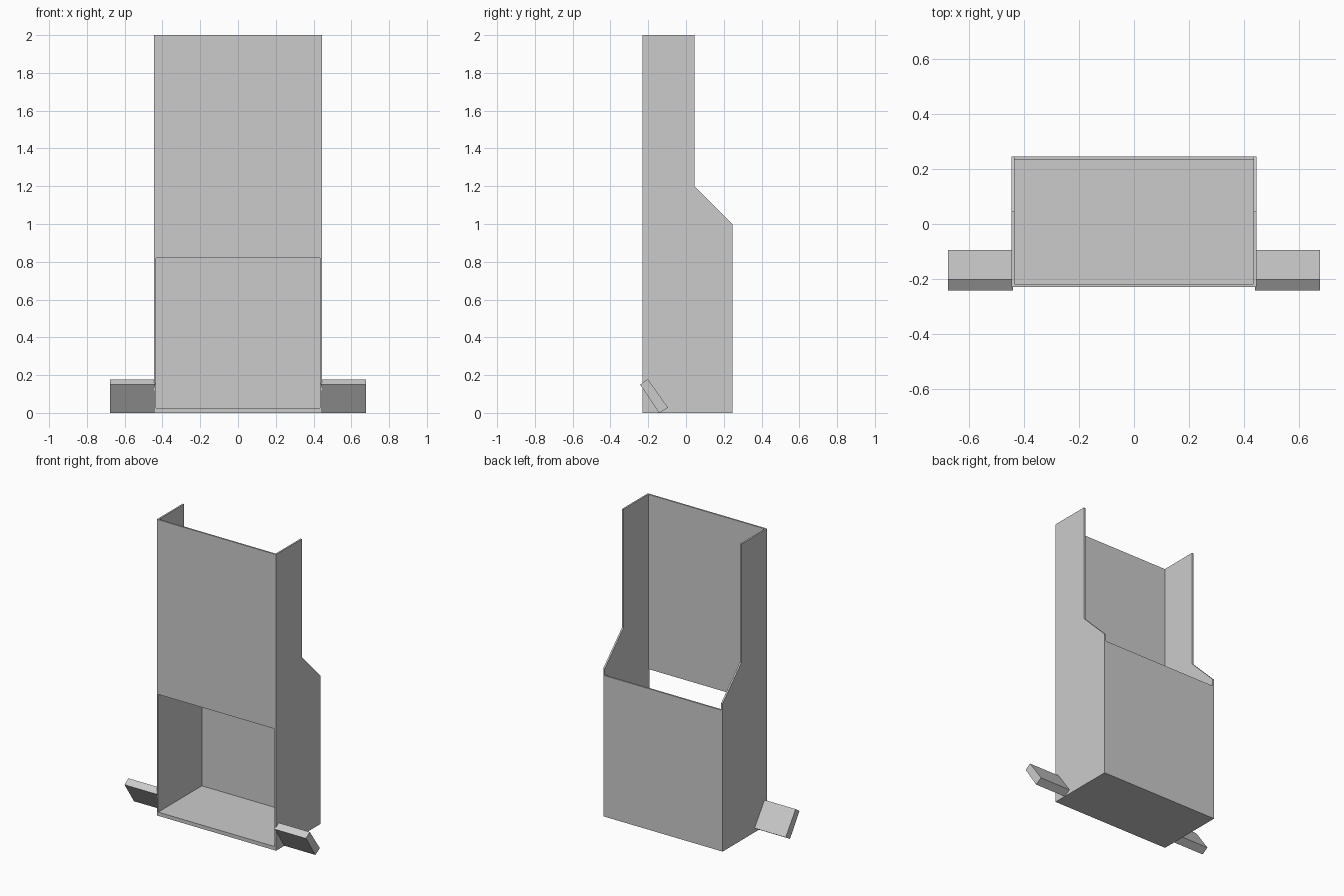
import bpy
import bmesh

cube = bpy.data.objects.get("Cube")
if cube:
    bpy.data.objects.remove(cube, do_unlink=True)

# Single flat colour
grey = bpy.data.materials.new("plain_grey")
grey.use_nodes = True
colour = (0.6, 0.6, 0.6, 1)
grey.diffuse_color = colour
grey.node_tree.nodes["Principled BSDF"].inputs["Base Color"].default_value = colour

# Main dimensions
HALF_W = 0.446       # outer half width
T = 0.011            # sheet thickness
IN_W = HALF_W - T
FRONT, BACK = -0.23, 0.246
FLOOR = 0.025


def prism(name, profile, x0, x1):
    """Extrude a (y, z) outline along x."""
    bm = bmesh.new()
    face = bm.faces.new([bm.verts.new((x0, y, z)) for y, z in profile])
    ext = bmesh.ops.extrude_face_region(bm, geom=[face])
    verts = [v for v in ext["geom"] if isinstance(v, bmesh.types.BMVert)]
    bmesh.ops.translate(bm, verts=verts, vec=(x1 - x0, 0, 0))
    bmesh.ops.recalc_face_normals(bm, faces=bm.faces)
    mesh = bpy.data.meshes.new(name)
    bm.to_mesh(mesh)
    bm.free()
    mesh.materials.append(grey)
    obj = bpy.data.objects.new(name, mesh)
    bpy.context.scene.collection.objects.link(obj)
    return obj


def panel(name, y0, y1, z0, z1):
    """Sheet fitted between the two side walls."""
    return prism(name, [(y0, z0), (y1, z0), (y1, z1), (y0, z1)], -IN_W, IN_W)


# Sheets of the open tray
panel("floor", FRONT, BACK, 0, FLOOR)
panel("front_panel", FRONT, FRONT + T, 0.82, 2)
panel("back_panel", BACK - T, BACK, FLOOR, 0.953)

# Side walls with a sloped shoulder, and tilted feet
wall = [(FRONT, 0), (BACK, 0), (BACK, 1), (BACK - 0.2, 1.2), (BACK - 0.2, 2), (FRONT, 2)]
foot = [(-0.243, 0.15), (-0.142, 0), (-0.095, 0.028), (-0.202, 0.178)]
for side, s in (("left", 1), ("right", -1)):
    prism(side + "_wall", wall, s * IN_W, s * HALF_W)
    prism(side + "_foot", foot, s * (IN_W + 0.005), s * 0.678)
